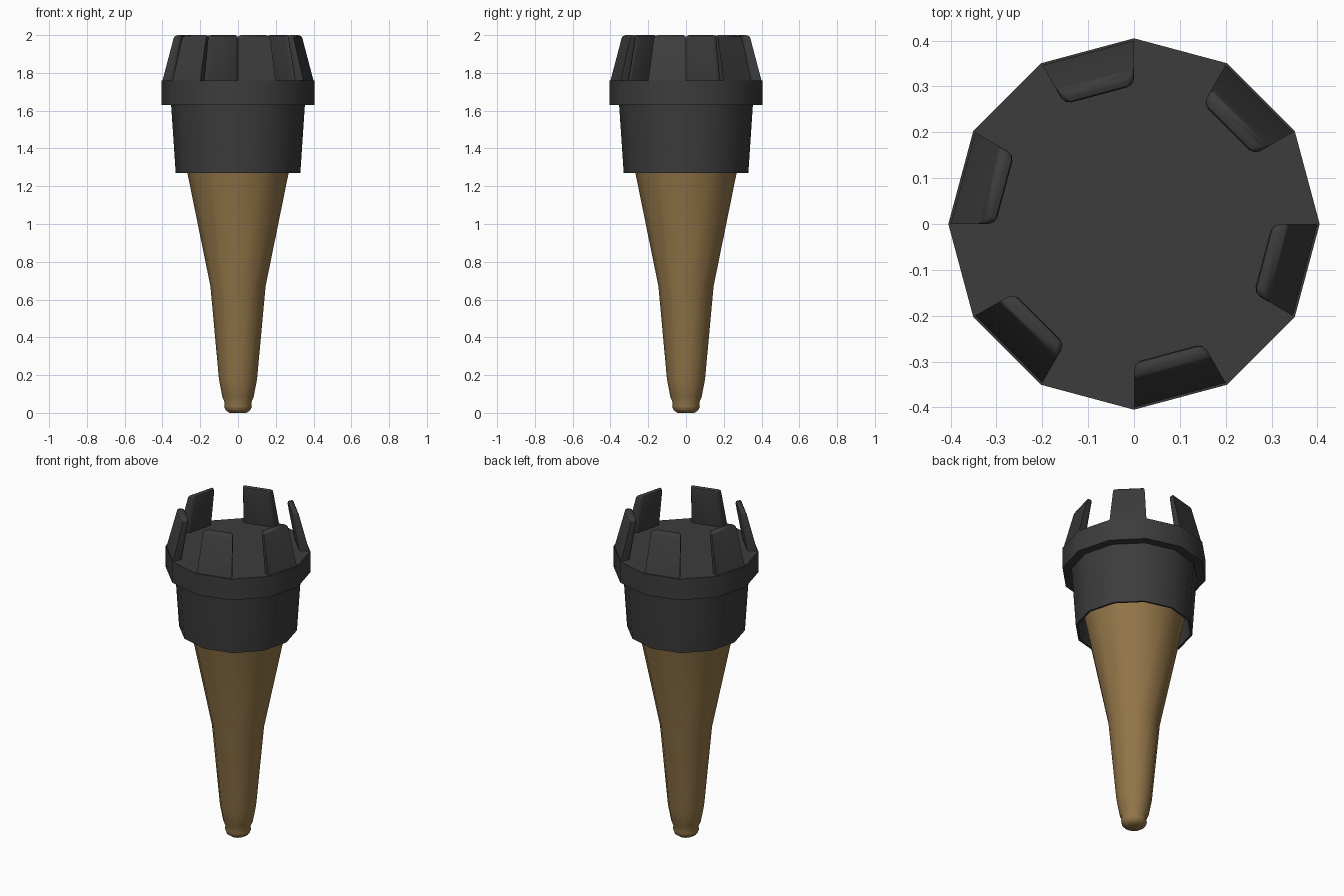
import bpy, bmesh, math
from mathutils import Matrix

if "Cube" in bpy.data.objects:
    bpy.data.objects.remove(bpy.data.objects["Cube"])

SIDES = 12


def material(name, rgb):
    m = bpy.data.materials.new(name)
    m.diffuse_color = (*rgb, 1)
    m.use_nodes = True
    m.node_tree.nodes["Principled BSDF"].inputs["Base Color"].default_value = m.diffuse_color
    return m


def finish(name, bm, mat, angle):
    bmesh.ops.recalc_face_normals(bm, faces=bm.faces)
    me = bpy.data.meshes.new(name)
    bm.to_mesh(me)
    bm.free()
    me.materials.append(mat)
    ob = bpy.data.objects.new(name, me)
    bpy.context.collection.objects.link(ob)
    bpy.ops.object.select_all(action='DESELECT')
    ob.select_set(True)
    bpy.context.view_layer.objects.active = ob
    bpy.ops.object.shade_smooth_by_angle(angle=math.radians(angle))
    return ob


def lathe(name, profile, mat, angle=42):
    """Spin an (r, z) profile into a 12-sided solid, capping both ends."""
    bm = bmesh.new()
    rings = [[bm.verts.new((r * math.cos(i * math.tau / SIDES),
                            r * math.sin(i * math.tau / SIDES), z))
              for i in range(SIDES)] for r, z in profile]
    for a, b in zip(rings, rings[1:]):
        for i in range(SIDES):
            j = (i + 1) % SIDES
            bm.faces.new((a[i], a[j], b[j], b[i]))
    bm.faces.new(rings[0][::-1])
    bm.faces.new(rings[-1])
    return finish(name, bm, mat, angle)


wood = material("wood", (0.29, 0.18, 0.065))
iron = material("iron", (0.045, 0.045, 0.045))

# tapering handle, continuing up inside the sleeve
lathe("handle", [(0.045, 0.0), (0.066, 0.015), (0.073, 0.035), (0.070, 0.055),
                 (0.083, 0.085), (0.101, 0.18), (0.146, 0.67),
                 (0.268, 1.27), (0.315, 1.5)], wood)

# hollow sleeve, collar and flat top in one piece
lathe("head", [(0.318, 1.50), (0.318, 1.27), (0.330, 1.27), (0.354, 1.63),
               (0.405, 1.63), (0.405, 1.76)], iron)

# six prongs leaning inwards, one on every other side of the collar
bm = bmesh.new()
t = math.tan(math.pi / SIDES)
levels = [(1.74, 0.336, 0.391), (2.0, 0.289, 0.325)]   # z, inner, outer
v = [[bm.verts.new((r, s * r * t, z)) for r, s in
      ((ri, -1), (ro, -1), (ro, 1), (ri, 1))] for z, ri, ro in levels]
for i in range(4):
    j = (i + 1) % 4
    bm.faces.new((v[0][i], v[0][j], v[1][j], v[1][i]))
bm.faces.new(v[0][::-1])
bm.faces.new(v[1])
# round the top rim and the inner upright edges
edges = [e for e in bm.edges if max(p.co.z for p in e.verts) > 1.9
         and not (all(p.co.x > 0.32 for p in e.verts)
                  and min(p.co.z for p in e.verts) < 1.9)]
bmesh.ops.bevel(bm, geom=edges, offset=0.015, segments=2, profile=0.5,
                affect='EDGES')
base = bm.copy()
bm.free()
for k in range(6):
    b = base.copy()
    b.transform(Matrix.Rotation(math.radians(-15 + 60 * k), 4, 'Z'))
    finish(f"prong_{k + 1}", b, iron, 50)
base.free()
